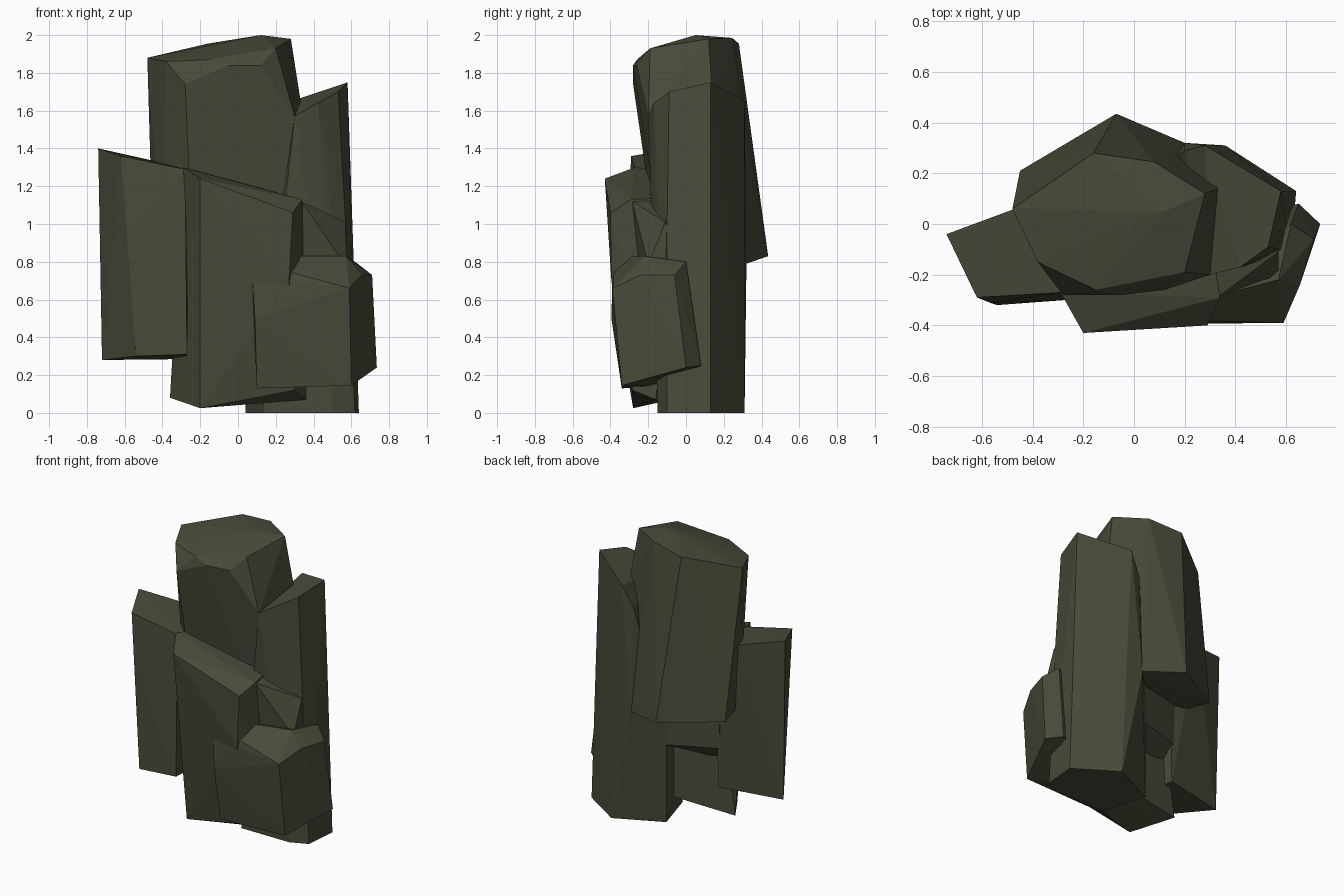
import bpy, bmesh, math

if "Cube" in bpy.data.objects:
    bpy.data.objects.remove(bpy.data.objects["Cube"])

# One dark olive stone colour
stone = bpy.data.materials.new("dark_olive_stone")
stone.diffuse_color = (0.068, 0.068, 0.043, 1)
stone.use_nodes = True
stone.node_tree.nodes["Principled BSDF"].inputs["Base Color"].default_value = stone.diffuse_color


def rock(name, top, bottom, middle=()):
    """Faceted stone column: convex skin over a top ring, a bottom ring and extra corners."""
    bm = bmesh.new()
    for p in (*top, *middle, *bottom):
        bm.verts.new(p)
    res = bmesh.ops.convex_hull(bm, input=bm.verts[:])
    inside = {g for g in res["geom_interior"] if isinstance(g, bmesh.types.BMVert)}
    bmesh.ops.delete(bm, geom=list(inside), context='VERTS')
    bmesh.ops.recalc_face_normals(bm, faces=bm.faces[:])
    me = bpy.data.meshes.new(name)
    bm.to_mesh(me)
    bm.free()
    me.materials.append(stone)
    ob = bpy.data.objects.new(name, me)
    bpy.context.collection.objects.link(ob)
    return ob


# Tallest column, leaning back towards its foot
tall = rock("tall_column",
    top=[(-.48, .06, 1.88), (-.16, .28, 1.955), (.08, .245, 1.985), (.12, .05, 2.0),
         (.28, .12, 1.98), (.20, -.19, 1.93), (-.15, -.26, 1.87), (-.38, -.15, 1.86)],
    middle=[(-.28, -.28, 1.74), (-.05, -.28, 1.84), (.12, -.26, 1.84), (.33, .14, 1.66),
            (.30, -.20, 1.57)],
    bottom=[(-.45, .21, .85), (-.07, .435, .83), (.07, .37, .81), (.20, .32, .79),
            (.36, .20, .80), (.25, -.12, .85), (-.24, -.15, .85), (-.40, -.02, .87)])

# Right column, standing on the ground
right = rock("right_column",
    top=[(.30, -.20, 1.57), (.42, -.17, 1.64), (.53, -.09, 1.70), (.58, .13, 1.75),
         (.28, .31, 1.65), (.20, .29, 1.50), (.30, .0, 1.60)],
    middle=[(.04, .16, .70), (.57, -.10, 1.0), (.20, .32, .78)],
    bottom=[(.04, .16, 0), (.36, .31, 0), (.64, .13, 0), (.62, -.10, 0), (.50, -.15, 0),
            (.13, -.15, 0)])

# Left slab, hanging clear of the ground
left = rock("left_slab",
    top=[(-.74, -.04, 1.40), (-.47, .06, 1.34), (-.25, .05, 1.29), (-.28, -.27, 1.29),
         (-.62, -.29, 1.36)],
    middle=[(-.57, -.31, 1.0)],
    bottom=[(-.72, -.05, .28), (-.28, .04, .285), (-.27, -.30, .31), (-.54, -.32, .30)])

# Broad front column with a sloping shoulder
front = rock("front_column",
    top=[(-.29, -.27, 1.30), (-.20, -.43, 1.24), (.05, -.38, 1.17), (.29, -.40, 1.06),
         (.34, -.29, 1.13), (.30, -.05, 1.14), (-.20, -.05, 1.28)],
    middle=[(.27, -.395, .70), (.34, -.24, .80)],
    bottom=[(-.36, -.03, .08), (-.20, -.28, .025), (.30, -.285, .12), (.36, -.16, .07),
            (.15, .03, .12)])

# Wedge bridging the front shoulder and the right column
wedge = rock("shoulder_wedge",
    top=[(.335, -.285, 1.12), (.57, -.11, 1.01), (.30, -.05, 1.13)],
    bottom=[(.34, -.25, .78), (.57, -.20, .78), (.565, .0, .78), (.30, .0, .78)])

# Low block at the front right
low = rock("low_block",
    top=[(.07, -.375, .80), (.27, -.39, .70), (.59, -.39, .66), (.655, -.24, .73),
         (.71, -.06, .73), (.62, .0, .80), (.57, -.22, .83), (.34, -.28, .83)],
    middle=[(.09, -.395, .50)],
    bottom=[(.10, -.34, .13), (.60, -.34, .145), (.735, .0, .24), (.65, .08, .25),
            (.30, .0, .20), (.15, -.10, .14)])

# Stone bridging the hollow at the back, under the tall column
bridge = rock("back_bridge",
    top=[(-.30, .05, .95), (.06, .17, .95), (.10, -.10, .95), (-.30, -.10, .95)],
    bottom=[(-.29, .045, .56), (.06, .165, .54), (.10, -.10, .40), (-.29, -.10, .42)])

# Fuse the pieces into one rock so that no hidden inner walls remain
pieces = (right, left, front, wedge, low, bridge)
for piece in pieces:
    mod = tall.modifiers.new("fuse_" + piece.name, 'BOOLEAN')
    mod.operation, mod.solver, mod.object = 'UNION', 'EXACT', piece
bpy.context.view_layer.update()
fused = bpy.data.meshes.new_from_object(
    tall.evaluated_get(bpy.context.evaluated_depsgraph_get()))
for piece in (tall, *pieces):
    bpy.data.objects.remove(piece)

# Merge nearly flat facets
bm = bmesh.new()
bm.from_mesh(fused)
bmesh.ops.dissolve_limit(bm, angle_limit=math.radians(2), verts=bm.verts[:], edges=bm.edges[:])
bm.to_mesh(fused)
bm.free()
cluster = bpy.data.objects.new("rock_cluster", fused)
bpy.context.collection.objects.link(cluster)
